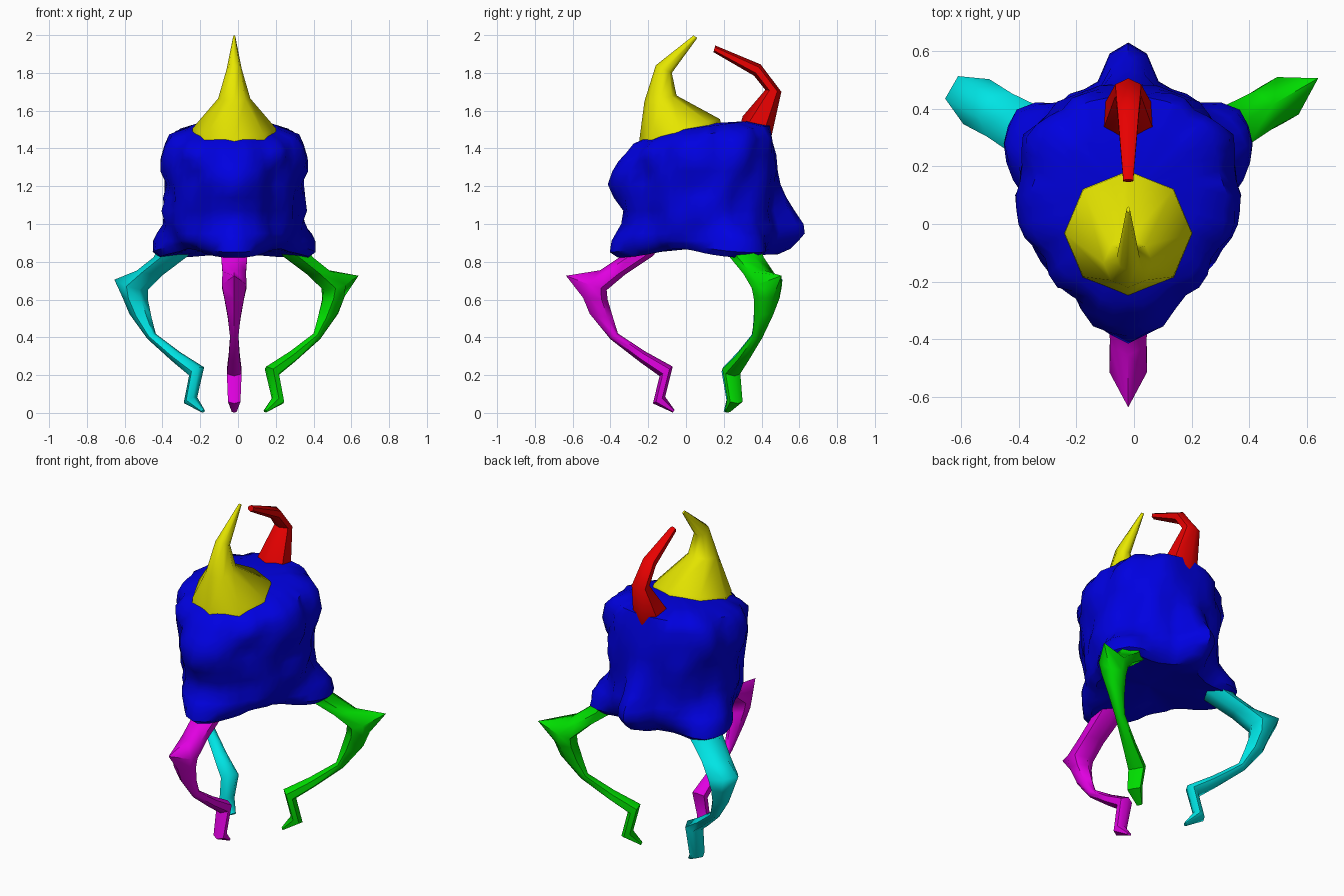
import bpy, bmesh, math
from mathutils import Vector, noise

if "Cube" in bpy.data.objects:
    bpy.data.objects.remove(bpy.data.objects["Cube"])

CX = -0.02  # symmetry plane of the creature


def material(name, col):
    m = bpy.data.materials.new(name)
    m.diffuse_color = (*col, 1)
    m.use_nodes = True
    m.node_tree.nodes["Principled BSDF"].inputs["Base Color"].default_value = m.diffuse_color
    return m


def finish(bm, name, mat, angle):
    bmesh.ops.recalc_face_normals(bm, faces=bm.faces)
    me = bpy.data.meshes.new(name)
    bm.to_mesh(me)
    bm.free()
    ob = bpy.data.objects.new(name, me)
    bpy.context.collection.objects.link(ob)
    me.materials.append(mat)
    bpy.ops.object.select_all(action='DESELECT')
    ob.select_set(True)
    bpy.context.view_layer.objects.active = ob
    bpy.ops.object.shade_smooth_by_angle(angle=math.radians(angle))
    return ob


def skin(bm, rings):
    """Bridge successive rings of vertices and cap both ends."""
    n = len(rings[0])
    for a, b in zip(rings, rings[1:]):
        for i in range(n):
            j = (i + 1) % n
            bm.faces.new((a[i], a[j], b[j], b[i]))
    bm.faces.new(rings[0])
    bm.faces.new(rings[-1])


def limb(name, mat, sections, cy, heading, sides=6, phase=0, widen=1, angle=60, knee=None, spike=0):
    """Loft through sections (inner r, inner z, outer r, outer z, half width)
    lying in the vertical plane that points along heading. The outer side of
    section number knee is pulled out into a spike."""
    h = math.radians(heading)
    fwd = Vector((math.cos(h), math.sin(h), 0))
    side = Vector((-math.sin(h), math.cos(h), 0))
    bm = bmesh.new()
    rings = []
    for k, (r0, z0, r1, z1, w) in enumerate(sections):
        mid = Vector((CX, cy, 0)) + fwd * (r0 + r1) / 2 + Vector((0, 0, (z0 + z1) / 2))
        ax = fwd * (r1 - r0) / 2 + Vector((0, 0, (z1 - z0) / 2))
        ring = []
        for i in range(sides):
            t = math.tau * i / sides + math.radians(phase)
            p = mid + ax * math.cos(t) + side * w * widen * math.sin(t)
            if k == knee and math.cos(t) > 0.6:
                p += fwd * spike + Vector((0, 0, spike * 0.4))
            ring.append(bm.verts.new(p))
        rings.append(ring)
    skin(bm, rings)
    return finish(bm, name, mat, angle)


blue = material("blue", (0.0, 0.0, 0.75))
yellow = material("yellow", (0.8, 0.8, 0.0))
red = material("red", (0.8, 0.0, 0.0))
green = material("green", (0.0, 0.75, 0.0))
cyan = material("cyan", (0.0, 0.78, 0.78))
magenta = material("magenta", (0.75, 0.0, 0.75))

# Lumpy body: stacked rings (z, radius) pushed out by soft bumps
profile = [(0.875, 0.02), (0.865, 0.2), (0.845, 0.32), (0.875, 0.355), (0.91, 0.36), (0.95, 0.36),
           (1.0, 0.35), (1.07, 0.345), (1.14, 0.35), (1.21, 0.355), (1.28, 0.36),
           (1.35, 0.362), (1.42, 0.355), (1.475, 0.33), (1.515, 0.23), (1.53, 0.02)]
# bump: heading, z, amount, heading spread, z spread
bumps = [(-90, 1.1, 0.08, 16, 0.3), (-90, 1.23, 0.07, 14, 0.1),     # snout
         (-90, 0.86, 0.09, 12, 0.07),                               # front hip
         (90, 0.95, 0.15, 8, 0.075), (90, 1.1, 0.08, 9, 0.1)]       # tail
for mirror in (0, 1):
    for a, z, amt, sa, sz in ((30, 0.87, 0.14, 15, 0.09), (-52, 1.38, 0.04, 9, 0.07),
                              (-46, 1.12, 0.03, 8, 0.08), (-12, 1.36, 0.03, 10, 0.1),
                              (8, 1.15, 0.03, 9, 0.09), (58, 1.2, 0.04, 14, 0.2),
                              (28, 1.35, 0.045, 9, 0.09), (-30, 0.84, -0.05, 17, 0.08),
                              (-72, 1.24, 0.03, 7, 0.1)):
        bumps.append((180 - a if mirror else a, z, amt, sa, sz))

N = 48
BY = 0.10
bm = bmesh.new()
rings = []
for z, r in profile:
    ring = []
    for i in range(N):
        deg = 360 * i / N
        t = math.radians(deg)
        push = 0.035 * noise.noise(Vector((abs(math.cos(t)) * 4, math.sin(t) * 4, z * 8)))
        for a, bz, amt, sa, sz in bumps:
            d = (deg - a + 180) % 360 - 180
            push += amt * math.exp(-0.5 * (d / sa) ** 2 - 0.5 * ((z - bz) / sz) ** 2)
        rr = r + push * min(1, (r / 0.33) ** 2)
        y = BY + rr * math.sin(t)
        zz = z
        if z > 1.3:        # crown slopes up to the back
            zz += 0.13 * (y - BY) * min(1, (z - 1.3) / 0.15)
        if z < 0.9:        # underside arches between the legs
            zz -= 0.024 * math.cos(3 * (t - math.pi / 6)) * min(1, r / 0.33)
            zz -= 0.03 * math.exp(-0.5 * ((deg - 90) / 25) ** 2) * min(1, r / 0.33)
        ring.append(bm.verts.new((CX + rr * math.cos(t), y, zz)))
    rings.append(ring)
skin(bm, rings)
finish(bm, "body", blue, 45)

# Horns, both curving towards each other
limb("front_horn", yellow, [(-0.25, 1.41, 0.19, 1.51, 0.225), (-0.245, 1.46, 0.18, 1.555, 0.22),
                            (-0.22, 1.65, -0.05, 1.68, 0.085), (-0.16, 1.84, -0.075, 1.80, 0.04),
                            (0.04, 1.998, 0.06, 1.985, 0.006)], 0, 90, sides=8, phase=0)
limb("back_horn", red, [(0.28, 1.50, 0.43, 1.41, 0.11), (0.30, 1.57, 0.455, 1.475, 0.095),
                        (0.42, 1.71, 0.505, 1.70, 0.052), (0.36, 1.785, 0.395, 1.845, 0.042),
                        (0.145, 1.91, 0.155, 1.945, 0.02)], 0, 90)

# Three legs around the body, each with a knee spike and a hooked foot
leg = [(0.24, 0.91, 0.43, 0.91, 0.09), (0.30, 0.83, 0.475, 0.825, 0.08),
       (0.45, 0.73, 0.58, 0.755, 0.072), (0.545, 0.65, 0.67, 0.69, 0.075),
       (0.54, 0.60, 0.67, 0.61, 0.06), (0.51, 0.50, 0.635, 0.525, 0.04),
       (0.485, 0.42, 0.525, 0.39, 0.025), (0.34, 0.325, 0.37, 0.27, 0.034),
       (0.195, 0.245, 0.265, 0.195, 0.045), (0.235, 0.085, 0.30, 0.05, 0.038),
       (0.185, 0.015, 0.195, 0.002, 0.015)]
limb("front_leg", magenta, leg, 0.125, -90, knee=3, spike=0.09)
limb("right_leg", green, leg, 0.125, 30, widen=1.15, knee=3, spike=0.09)
limb("left_leg", cyan, leg, 0.12, 150, phase=30, widen=1.2, knee=3, spike=0.045)
